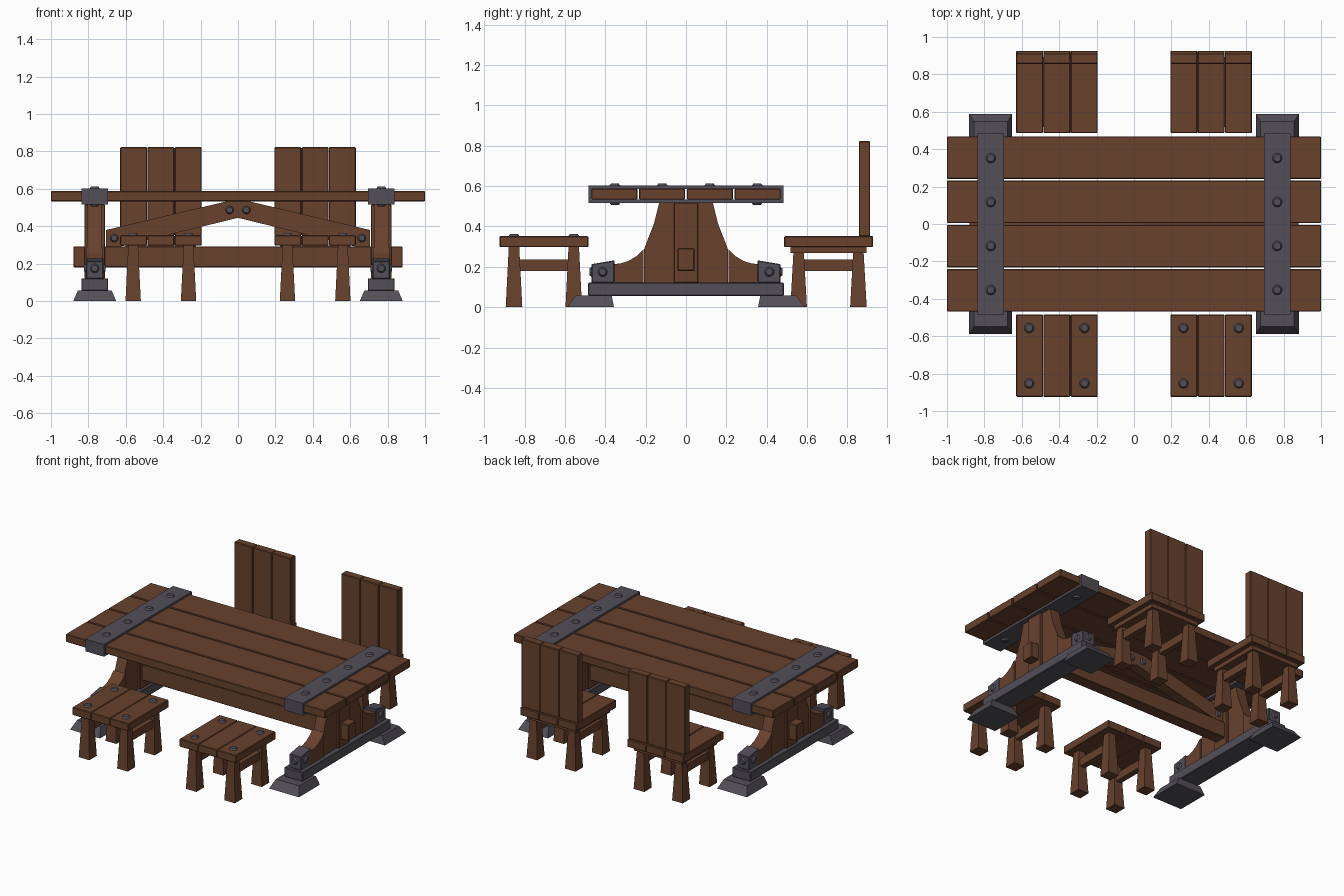
import bpy, bmesh, math
from mathutils import Vector

if "Cube" in bpy.data.objects:
    bpy.data.objects.remove(bpy.data.objects["Cube"])


def material(name, col):
    m = bpy.data.materials.new(name)
    m.diffuse_color = (*col, 1)
    m.use_nodes = True
    m.node_tree.nodes["Principled BSDF"].inputs["Base Color"].default_value = m.diffuse_color
    return m


WOOD = material("brown wood", (0.138, 0.054, 0.027))
IRON = material("dark iron", (0.085, 0.078, 0.096))


def finish(name, bm, mat, bevel=0.0):
    bmesh.ops.recalc_face_normals(bm, faces=bm.faces)
    if bevel:
        bmesh.ops.bevel(bm, geom=bm.edges[:], offset=bevel, segments=1, affect='EDGES')
    me = bpy.data.meshes.new(name)
    bm.to_mesh(me)
    bm.free()
    me.materials.append(mat)
    ob = bpy.data.objects.new(name, me)
    bpy.context.collection.objects.link(ob)
    return ob


def frustum(name, bottom, top, z0, z1, mat, bevel=0.0):
    """Block between two rectangles (x0, x1, y0, y1) at heights z0 and z1."""
    bm = bmesh.new()
    rings = []
    for (x0, x1, y0, y1), z in ((bottom, z0), (top, z1)):
        rings.append([bm.verts.new((x, y, z)) for x, y in ((x0, y0), (x1, y0), (x1, y1), (x0, y1))])
    a, b = rings
    bm.faces.new(a)
    bm.faces.new(b)
    for i in range(4):
        j = (i + 1) % 4
        bm.faces.new((a[i], a[j], b[j], b[i]))
    return finish(name, bm, mat, bevel)


def box(name, x0, x1, y0, y1, z0, z1, mat, bevel=0.0):
    x0, x1 = sorted((x0, x1))
    y0, y1 = sorted((y0, y1))
    r = (x0, x1, y0, y1)
    return frustum(name, r, r, z0, z1, mat, bevel)


def extrude(name, pts, axis, centre, width, mat, bevel=0.0):
    """Profile of (u, z) points; axis 'x' sweeps along x (u = y), 'y' along y (u = x)."""
    bm = bmesh.new()
    ends = []
    for w in (centre - width / 2, centre + width / 2):
        ends.append([bm.verts.new((w, u, z) if axis == 'x' else (u, w, z)) for u, z in pts])
    a, b = ends
    bm.faces.new(a)
    bm.faces.new(b)
    for i in range(len(pts)):
        j = (i + 1) % len(pts)
        bm.faces.new((a[i], a[j], b[j], b[i]))
    return finish(name, bm, mat, bevel)


def bolt(name, pos, direction, r=0.029):
    bm = bmesh.new()
    bmesh.ops.create_cone(bm, cap_ends=True, segments=12, radius1=r, radius2=r * 0.65, depth=0.014)
    ob = finish(name, bm, IRON)
    d = Vector(direction)
    ob.rotation_euler = d.to_track_quat('Z', 'Y').to_euler()
    ob.location = Vector(pos) + d * 0.004
    return ob


B = 0.004

# Table top planks
for i in range(4):
    c = (i - 1.5) * 0.2365
    box("table_plank", -1, 1, c - 0.114, c + 0.114, 0.533, 0.588, WOOD, B)

# Long stretcher beam
box("stretcher_beam", -0.88, 0.88, -0.042, 0.042, 0.18, 0.292, WOOD, B)

for s in (-1, 1):
    X = s * 0.766
    # Iron strap wrapped around the top
    box("strap_top", X - 0.072, X + 0.072, -0.483, 0.483, 0.586, 0.602, IRON)
    box("strap_bottom", X - 0.072, X + 0.072, -0.483, 0.483, 0.517, 0.534, IRON)
    for t in (-1, 1):
        box("strap_end", X - 0.072, X + 0.072, t * 0.469, t * 0.483, 0.534, 0.586, IRON)
        bolt("strap_under_bolt", (X, t * 0.352, 0.517), (0, 0, -1))
    for i in range(4):
        bolt("strap_bolt", (X, (i - 1.5) * 0.235, 0.602), (0, 0, 1))

    # Trestle post with shaped side boards and curved feet boards
    box("trestle_post", X - 0.055, X + 0.055, -0.06, 0.06, 0.12, 0.517, WOOD, B)
    for t in (-1, 1):
        side = [(0.06, 0.12), (0.207, 0.12), (0.207, 0.288), (0.186, 0.345),
                (0.16, 0.41), (0.147, 0.46), (0.133, 0.517), (0.06, 0.517)]
        extrude("trestle_side", [(t * u, z) for u, z in side], 'x', X, 0.075, WOOD)
        foot = [(0.21, 0.12), (0.355, 0.12), (0.355, 0.213), (0.32, 0.218),
                (0.285, 0.229), (0.245, 0.253), (0.21, 0.288)]
        extrude("trestle_foot_board", [(t * u, z) for u, z in foot], 'x', X, 0.09, WOOD)
        # Iron end block and its bolts
        block = [(0.355, 0.12), (0.468, 0.12), (0.468, 0.213), (0.355, 0.232)]
        extrude("iron_end_block", [(t * u, z) for u, z in block], 'x', X, 0.092, IRON, B)
        for d in (-1, 1):
            bolt("block_side_bolt", (X + d * 0.046, t * 0.413, 0.175), (d, 0, 0), 0.026)
        bolt("block_end_bolt", (X, t * 0.468, 0.175), (0, t, 0), 0.026)
        # Flared iron foot
        ya, yb = sorted((t * 0.357, t * 0.588))
        yc, yd = sorted((t * 0.368, t * 0.548))
        frustum("iron_foot", (X - 0.115, X + 0.115, ya, yb), (X - 0.09, X + 0.09, yc, yd), 0, 0.057, IRON)
    # Iron sled
    box("iron_sled", X - 0.072, X + 0.072, -0.485, 0.485, 0.056, 0.121, IRON, B)

    # Diagonal brace up to the middle of the top
    brace = [(0, 0.533), (0, 0.445), (0.63, 0.291), (0.705, 0.291), (0.705, 0.38), (0.06, 0.533)]
    extrude("diagonal_brace", [(s * u, z) for u, z in brace], 'y', 0, 0.07, WOOD)
    for d in (-1, 1):
        bolt("brace_low_bolt", (s * 0.662, d * 0.035, 0.337), (0, d, 0), 0.024)
        bolt("brace_top_bolt", (s * 0.045, d * 0.035, 0.487), (0, d, 0), 0.024)


def seat_base(kind, cx, cy, leg_top):
    """Three-plank seat with four tapered legs and two side rails."""
    for i in (-1, 0, 1):
        c = cx + i * 0.1457
        box(kind + "_seat_plank", c - 0.072, c + 0.072, cy - 0.22, cy + 0.22, 0.297, 0.352, WOOD, B)
    for dx in (-0.148, 0.148):
        x = cx + dx
        for dy in (-0.148, 0.148):
            y = cy + dy
            frustum(kind + "_leg", (x - 0.041, x + 0.041, y - 0.041, y + 0.041),
                    (x - 0.026, x + 0.026, y - 0.026, y + 0.026), 0, leg_top, WOOD)
        box(kind + "_rail", x - 0.02, x + 0.02, cy - 0.135, cy + 0.135, 0.18, 0.236, WOOD)


for cx in (-0.4125, 0.4125):
    # Front stool with bolted seat
    seat_base("stool", cx, -0.704, 0.298)
    for dx in (-0.148, 0.148):
        for dy in (-0.148, 0.148):
            bolt("stool_bolt", (cx + dx, -0.704 + dy, 0.352), (0, 0, 1))
    # Rear chair with under-seat plate and plank back
    seat_base("chair", cx, 0.706, 0.27)
    box("chair_under_plate", cx - 0.188, cx + 0.188, 0.518, 0.894, 0.268, 0.298, WOOD)
    for i in (-1, 0, 1):
        c = cx + i * 0.1457
        box("chair_back_plank", c - 0.072, c + 0.072, 0.856, 0.912, 0.35, 0.823, WOOD, B)
